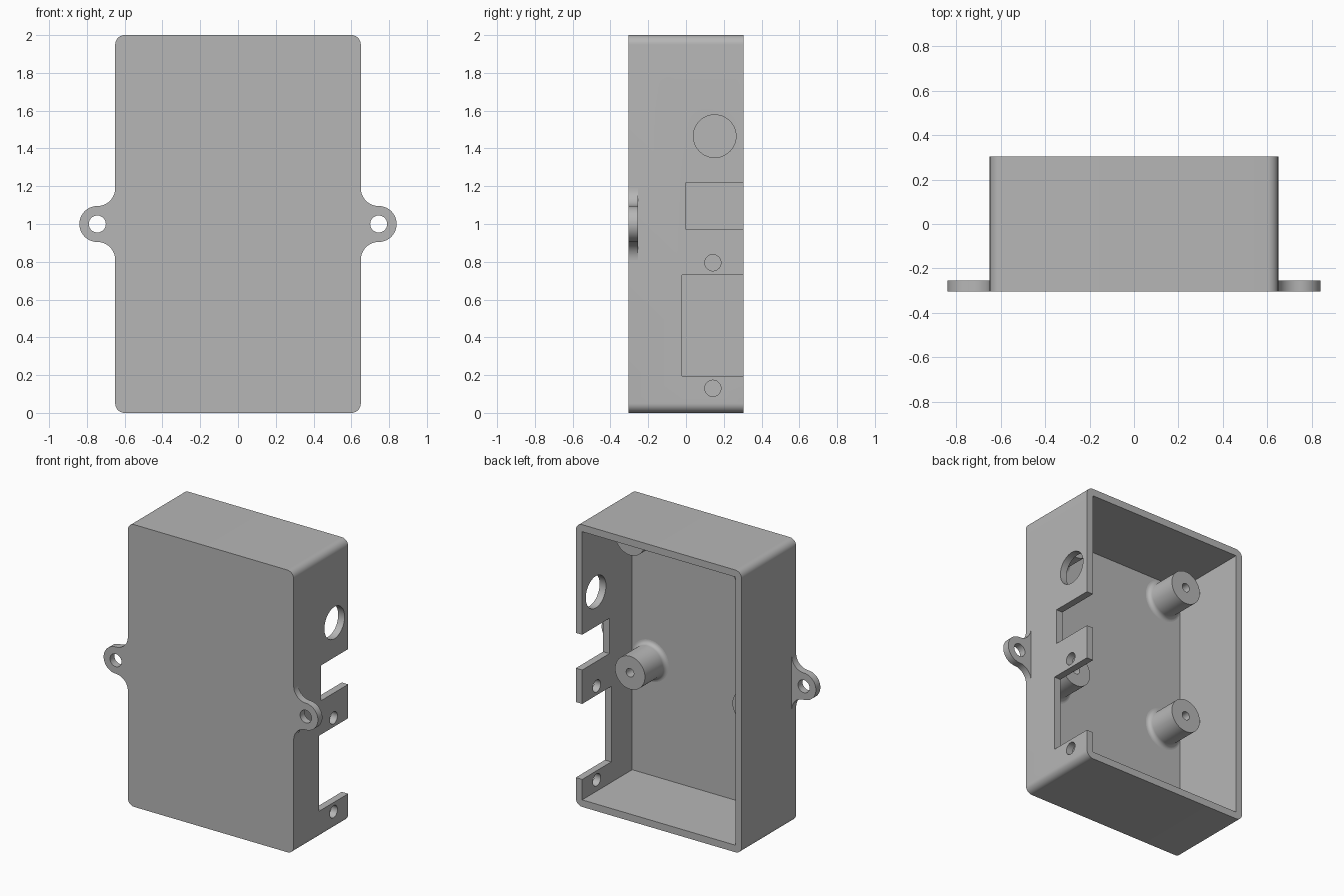
import bpy, bmesh
from math import sin, cos, pi, radians
from mathutils import Matrix, Vector

cube = bpy.data.objects.get("Cube")
if cube:
    bpy.data.objects.remove(cube, do_unlink=True)

# Material
grey = bpy.data.materials.new("plain_grey")
grey.use_nodes = True
GREY = (0.47, 0.47, 0.47, 1)
grey.diffuse_color = GREY
bsdf = grey.node_tree.nodes["Principled BSDF"]
bsdf.inputs["Base Color"].default_value = GREY
bsdf.inputs["Roughness"].default_value = 0.6

FRONT, BACK = -0.305, 0.305
HALF_W, HEIGHT, WALL = 0.65, 2.0, 0.05
FLOOR = FRONT + WALL


def finish(name, bm):
    """Turn a bmesh into a named, coloured object."""
    bmesh.ops.recalc_face_normals(bm, faces=bm.faces)
    mesh = bpy.data.meshes.new(name)
    bm.to_mesh(mesh)
    bm.free()
    mesh.materials.append(grey)
    ob = bpy.data.objects.new(name, mesh)
    bpy.context.collection.objects.link(ob)
    return ob


def prism(name, outline, low, high, axis="Y"):
    """Extrude an outline: (x, z) along Y, or (y, z) along X."""
    bm = bmesh.new()
    place = (lambda a, b: (a, low, b)) if axis == "Y" else (lambda a, b: (low, a, b))
    face = bm.faces.new([bm.verts.new(place(a, b)) for a, b in outline])
    moved = bmesh.ops.extrude_face_region(bm, geom=[face])["geom"]
    step = Vector((0, high - low, 0)) if axis == "Y" else Vector((high - low, 0, 0))
    bmesh.ops.translate(bm, vec=step, verts=[v for v in moved if isinstance(v, bmesh.types.BMVert)])
    return finish(name, bm)


def arc(cx, cz, r, start, end, n):
    angles = [radians(start + (end - start) * i / n) for i in range(n + 1)]
    return [(cx + r * cos(t), cz + r * sin(t)) for t in angles]


def circle(cx, cz, r, n=48):
    return arc(cx, cz, r, 0, 360, n)[:-1]


def rect(a0, a1, b0, b1):
    return [(a0, b0), (a1, b0), (a1, b1), (a0, b1)]


def select_only(ob):
    bpy.ops.object.select_all(action="DESELECT")
    ob.select_set(True)
    bpy.context.view_layer.objects.active = ob


def cut(ob, cutter):
    cutter.hide_render = True
    select_only(ob)
    mod = ob.modifiers.new("cut", "BOOLEAN")
    mod.operation, mod.solver, mod.object = "DIFFERENCE", "EXACT", cutter
    bpy.ops.object.modifier_apply(modifier=mod.name)
    bpy.data.objects.remove(cutter, do_unlink=True)


def smooth(ob):
    select_only(ob)
    bpy.ops.object.shade_smooth_by_angle(angle=radians(30))


# Shell: rounded tray, open at the back
R = 0.05
outline = []
for cx, cz, start in ((HALF_W - R, HEIGHT - R, 0), (R - HALF_W, HEIGHT - R, 90),
                      (R - HALF_W, R, 180), (HALF_W - R, R, 270)):
    outline += arc(cx, cz, R, start, start + 90, 10)
shell = prism("shell", outline, FRONT, BACK)
inner = HALF_W - WALL
cut(shell, prism("cavity", rect(-inner, inner, WALL, HEIGHT - WALL), FLOOR, BACK + 0.1))

# Openings in the left wall: two ports, a cable hole and screw holes
openings = [
    rect(0.0, BACK + 0.1, 0.97, 1.22),
    rect(-0.02, BACK + 0.1, 0.195, 0.73),
    circle(0.152, 1.465, 0.113),
    circle(0.142, 0.795, 0.043),
    circle(0.142, 0.13, 0.043),
]
for shape in openings:
    cut(shell, prism("opening", shape, inner - 0.03, HALF_W + 0.1, axis="X"))
smooth(shell)

# Mounting tabs with flared roots
TAB_X, TAB_R = 0.745, 0.095
for side, sign in (("left", 1), ("right", -1)):
    tab = arc(TAB_X, 1 - 2 * TAB_R, TAB_R, 180, 90, 12)
    tab += arc(TAB_X, 1, TAB_R, -90, 90, 24)[1:]
    tab += arc(TAB_X, 1 + 2 * TAB_R, TAB_R, 270, 180, 12)[1:]
    ob = prism(side + "_mounting_tab", [(sign * x, z) for x, z in tab], FRONT, FLOOR)
    cut(ob, prism("tab_hole", circle(sign * TAB_X, 1, 0.045), FRONT - 0.1, FLOOR + 0.1))
    smooth(ob)


# Standoff posts: lathed, with a blind screw hole and a filleted foot
def post(name, x, z):
    r, hole, top, fillet = 0.117, 0.03, -0.03, 0.03
    profile = [(0, FLOOR + 0.05), (hole, FLOOR + 0.05), (hole, top), (r, top)]
    profile += arc(r + fillet, FLOOR + fillet, fillet, 180, 270, 6)
    profile.append((0, FLOOR))
    bm = bmesh.new()
    verts = [bm.verts.new((a, y, 0)) for a, y in profile]
    edges = [bm.edges.new(pair) for pair in zip(verts, verts[1:])]
    bmesh.ops.spin(bm, geom=verts + edges, cent=(0, 0, 0), axis=(0, 1, 0),
                   angle=2 * pi, steps=48)
    bmesh.ops.remove_doubles(bm, verts=bm.verts, dist=0.0001)
    bm.transform(Matrix.Translation((x, 0, z)))
    smooth(finish(name, bm))


for side, x in (("left", 0.46), ("right", -0.46)):
    for level, z in (("upper", 1.81), ("lower", 0.86)):
        post(level + "_" + side + "_post", x, z)
